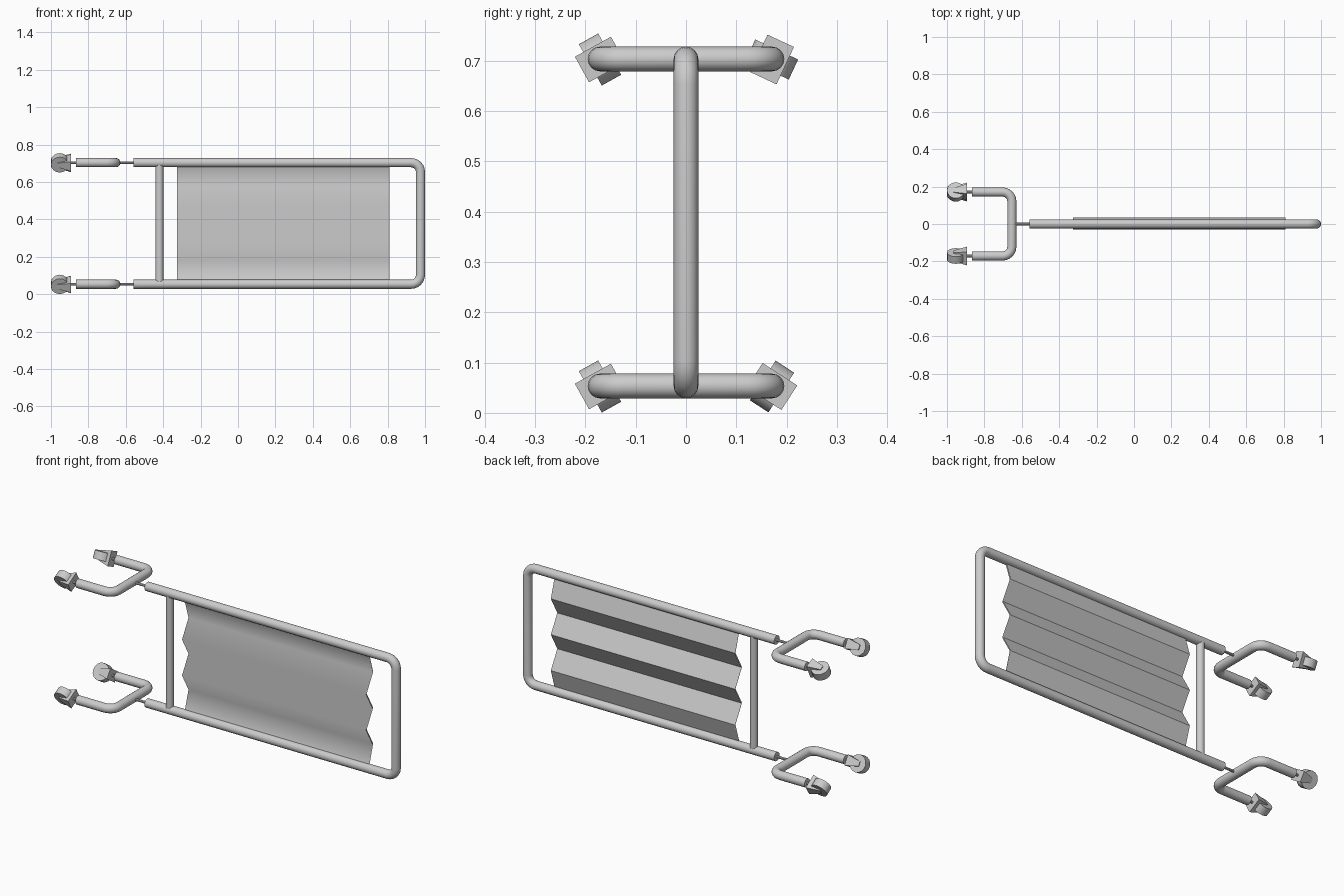
import bpy, bmesh, math
from mathutils import Vector, Matrix

if "Cube" in bpy.data.objects:
    bpy.data.objects.remove(bpy.data.objects["Cube"])

Z_LOW, Z_HIGH = 0.0535, 0.7035
TUBE = 0.0245


def finish(name, bm, smooth=True):
    bmesh.ops.recalc_face_normals(bm, faces=bm.faces)
    me = bpy.data.meshes.new(name)
    bm.to_mesh(me)
    bm.free()
    ob = bpy.data.objects.new(name, me)
    bpy.context.collection.objects.link(ob)
    if smooth:
        bpy.ops.object.select_all(action='DESELECT')
        bpy.context.view_layer.objects.active = ob
        ob.select_set(True)
        bpy.ops.object.shade_smooth_by_angle(angle=math.radians(35))
    return ob


def rounded(points, r, steps=6):
    """Replace right-angle corners of a path by arcs of radius r."""
    pts = [Vector(p) for p in points]
    out = [pts[0]]
    for a, b, c in zip(pts, pts[1:], pts[2:]):
        u, v = (a - b).normalized(), (c - b).normalized()
        centre = b + (u + v) * r
        for i in range(steps + 1):
            t = math.pi / 2 * i / steps
            out.append(centre - v * r * math.cos(t) - u * r * math.sin(t))
    return out + [pts[-1]]


def tube(name, path, radius, normal, sides=16):
    """Sweep a circle along a planar path with the given plane normal."""
    bm = bmesh.new()
    n = Vector(normal)
    path = [Vector(p) for p in path]
    rings = []
    for i, p in enumerate(path):
        d = (path[min(i + 1, len(path) - 1)] - path[max(i - 1, 0)]).normalized()
        side = d.cross(n)
        rings.append([bm.verts.new(p + radius * (side * math.cos(a) + n * math.sin(a)))
                      for a in (2 * math.pi * k / sides for k in range(sides))])
    for r0, r1 in zip(rings, rings[1:]):
        for k in range(sides):
            j = (k + 1) % sides
            bm.faces.new((r0[k], r0[j], r1[j], r1[k]))
    bm.faces.new(rings[0])
    bm.faces.new(rings[-1])
    return finish(name, bm)


def caster(name, y, z, angle):
    """Wheel with tapered bracket, swivelled around the x axis."""
    place = Matrix.Translation((0, y, z)) @ Matrix.Rotation(math.radians(angle), 4, 'X')
    # wheel
    bm = bmesh.new()
    bmesh.ops.create_cone(bm, cap_ends=True, segments=16, radius1=0.047, radius2=0.047, depth=0.044,
                          matrix=place @ Matrix.Translation((-0.953, 0, 0)) @ Matrix.Rotation(math.pi / 2, 4, 'X'))
    finish(name + "_wheel", bm)
    # bracket, wide at the stem and narrow at the axle
    bm = bmesh.new()
    bmesh.ops.create_cube(bm, size=1)
    for v in bm.verts:
        wide = v.co.x > 0
        v.co = Vector((-0.893 if wide else -0.965,
                       v.co.y * (0.082 if wide else 0.054),
                       v.co.z * (0.058 if wide else 0.026)))
    bm.transform(place)
    finish(name + "_bracket", bm, False)
    tube(name + "_stem", [(-0.9, y, z), (-0.86, y, z)], 0.007, (0, 0, 1), 10)


# main frame loop and cross bar
tube("main_frame", rounded([(-0.56, 0, Z_HIGH), (0.9755, 0, Z_HIGH), (0.9755, 0, Z_LOW), (-0.56, 0, Z_LOW)], 0.05),
     TUBE, (0, 1, 0))
tube("cross_bar", [(-0.42, 0, Z_LOW), (-0.42, 0, Z_HIGH)], 0.021, (0, 1, 0))

# pleated panel: front skin and back skin
for name, off, smooth in (("panel_front", -0.003, True), ("panel_back", 0.003, False)):
    bm = bmesh.new()
    rows = []
    for i in range(7):
        y = (0.0 if i in (0, 6) else (0.031 if i % 2 else -0.026)) + off
        z = 0.68 - 0.1 * i
        rows.append((bm.verts.new((-0.325, y, z)), bm.verts.new((0.81, y, z))))
    for a, b in zip(rows, rows[1:]):
        bm.faces.new((a[0], a[1], b[1], b[0]))
    ob = finish(name, bm, False)
    if smooth:
        ob.data.shade_smooth()

# forks, connecting rods and casters at both heights
for level, z, angles in (("lower", Z_LOW, (29, -33)), ("upper", Z_HIGH, (29, 65))):
    tube(level + "_rod", [(-0.65, 0, z), (-0.55, 0, z)], 0.007, (0, 0, 1), 10)
    w = 0.171
    tube(level + "_fork", rounded([(-0.867, -w, z), (-0.653, -w, z), (-0.653, w, z), (-0.867, w, z)], 0.05),
         TUBE, (0, 0, 1))
    for side, y, angle in (("front", -w, angles[0]), ("back", w, angles[1])):
        caster(f"{level}_{side}_caster", y, z - 0.001, angle)
